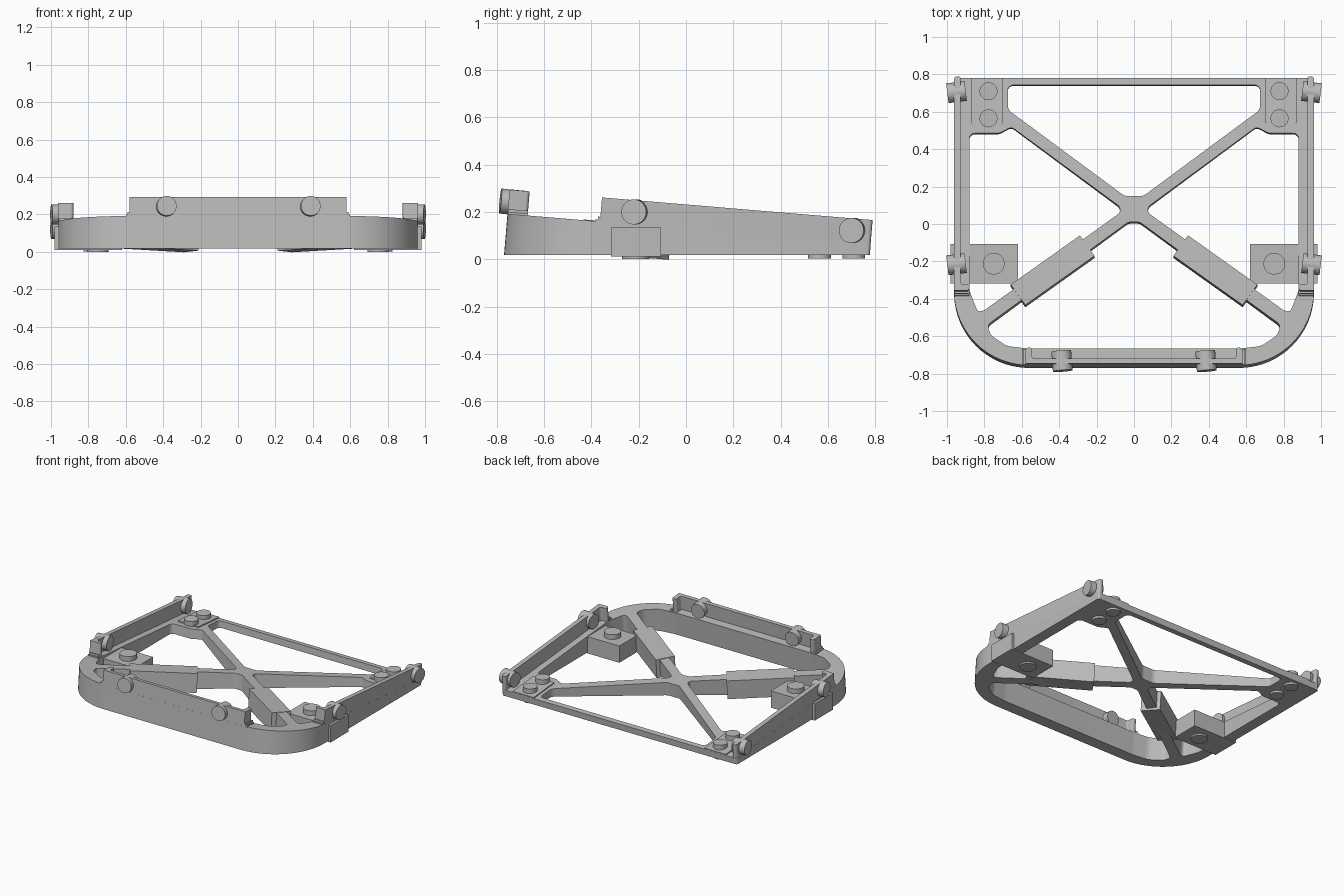
import bpy, bmesh, math
from mathutils import Vector, Matrix

if "Cube" in bpy.data.objects:
    bpy.data.objects.remove(bpy.data.objects["Cube"])

SLOPE = 0.083          # tilt of the top surfaces, and backward lean of the walls
BASE = 0.018           # underside of the frame

grey = bpy.data.materials.new("plain grey")
grey.diffuse_color = (0.5, 0.5, 0.5, 1)
grey.use_nodes = True
grey.node_tree.nodes["Principled BSDF"].inputs["Base Color"].default_value = grey.diffuse_color


def finish(name, mesh):
    obj = bpy.data.objects.new(name, mesh)
    bpy.context.collection.objects.link(obj)
    mesh.materials.clear()
    mesh.materials.append(grey)
    bpy.ops.object.select_all(action='DESELECT')
    obj.select_set(True)
    bpy.context.view_layer.objects.active = obj
    bpy.ops.object.shade_smooth_by_angle(angle=math.radians(30))
    return obj


def rounded(points, steps=8):
    """Polygon with every (x, y, radius) corner rounded."""
    out = []
    for i, (x, y, r) in enumerate(points):
        p = Vector((x, y))
        a = Vector(points[i - 1][:2]) - p
        b = Vector(points[(i + 1) % len(points)][:2]) - p
        if r == 0:
            out.append(p)
            continue
        half = a.angle(b) / 2
        cut = min(r / math.tan(half), a.length * 0.49, b.length * 0.49)
        if abs(half - math.pi / 2) < 0.02:
            out.append(p)
            continue
        rad = cut * math.tan(half)
        a.normalize()
        b.normalize()
        c = p + (a + b).normalized() * (rad / math.sin(half))
        s, e = p + a * cut - c, p + b * cut - c
        ang = s.angle_signed(e)
        for k in range(steps + 1):
            t = -ang * k / steps
            out.append(c + Matrix.Rotation(t, 2) @ s)
    return out


def prism(name, loops, low, top):
    """Fill loops (outline then holes) and extrude from low(y) to top(y), leaning back."""
    curve = bpy.data.curves.new(name, 'CURVE')
    curve.dimensions = '2D'
    curve.fill_mode = 'BOTH'
    curve.extrude = 0.5
    for loop in loops:
        sp = curve.splines.new('POLY')
        sp.points.add(len(loop) - 1)
        for q, p in zip(sp.points, loop):
            q.co = (p[0], p[1], 0, 1)
        sp.use_cyclic_u = True
    tmp = bpy.data.objects.new("temp", curve)
    bpy.context.collection.objects.link(tmp)
    bpy.context.view_layer.update()
    mesh = bpy.data.meshes.new_from_object(tmp.evaluated_get(bpy.context.evaluated_depsgraph_get()))
    bpy.data.objects.remove(tmp)
    bm = bmesh.new()
    bm.from_mesh(mesh)
    bmesh.ops.remove_doubles(bm, verts=bm.verts, dist=1e-4)
    for v in bm.verts:
        y = v.co.y
        v.co.z = top(y) if v.co.z > 0 else low(y)
        v.co.y = y + SLOPE * v.co.z
    bmesh.ops.recalc_face_normals(bm, faces=bm.faces)
    bm.to_mesh(mesh)
    bm.free()
    return finish(name, mesh)


def box(name, centre, size, yaw=0, pitch=0):
    bm = bmesh.new()
    m = (Matrix.Translation(centre) @ Matrix.Rotation(pitch, 4, 'X')
         @ Matrix.Rotation(yaw, 4, 'Z') @ Matrix.Diagonal((*size, 1)))
    bmesh.ops.create_cube(bm, size=1, matrix=m)
    mesh = bpy.data.meshes.new(name)
    bm.to_mesh(mesh)
    bm.free()
    return finish(name, mesh)


def peg(name, start, end, r):
    s, e = Vector(start), Vector(end)
    bm = bmesh.new()
    m = Matrix.Translation((s + e) / 2) @ (e - s).to_track_quat('Z', 'Y').to_matrix().to_4x4()
    bmesh.ops.create_cone(bm, cap_ends=True, segments=40, radius1=r, radius2=r,
                          depth=(e - s).length, matrix=m)
    mesh = bpy.data.meshes.new(name)
    bm.to_mesh(mesh)
    bm.free()
    return finish(name, mesh)


def mirror(points):
    """Complete a half outline across x = 0."""
    return points + [(-x, y, r) for x, y, r in reversed(points)]


floor = lambda y: BASE
rim = lambda y: 0.128 - SLOPE * y
lip = lambda y: 0.23 - SLOPE * y
sunk = lambda y: rim(y) - 0.01

# Frame with crossed arms: one outline and four openings
outer = mirror([(0.962, 0.776, 0.015), (0.962, -0.771, 0.4)])
back_hole = mirror([(0.675, 0.737, 0.03), (0.675, 0.605, 0.05), (0.05, 0.14, 0.05)])
front_hole = mirror([(0.03, 0.0, 0.04), (0.785, -0.555, 0.03), (0.765, -0.61, 0.05),
                     (0.68, -0.668, 0.1), (0.56, -0.682, 0.1)])
side_hole = [(0.88, 0.478, 0.03), (0.72, 0.478, 0.04), (0.655, 0.512, 0.03), (0.075, 0.082, 0.04),
             (0.075, 0.05, 0.04), (0.80, -0.475, 0.04), (0.835, -0.485, 0.03), (0.88, -0.37, 0.1)]
holes = [back_hole, front_hole, side_hole, [(-x, y, r) for x, y, r in reversed(side_hole)]]
prism("frame", [rounded(outer, 20)] + [rounded(h) for h in holes], floor, rim)

# Raised front wall with short returns at both ends
front_wall = mirror([(0.58, -0.7705, 0), (0.58, -0.685, 0.015), (0.545, -0.685, 0.01),
                     (0.545, -0.742, 0.01)])
prism("front_wall", [rounded(front_wall, 5)], sunk, lip)

for side, s in (("left", -1), ("right", 1)):
    # Raised side wall with a return at the front
    wall = [(0.9615, 0.7755, 0.015), (0.9615, -0.377, 0), (0.88, -0.377, 0.02), (0.88, -0.345, 0.01),
            (0.928, -0.345, 0.015), (0.928, 0.7755, 0.01)]
    prism(side + "_wall", [rounded([(s * x, y, r) for x, y, r in wall], 5)], sunk, lip)

    # Coved feet of the raised walls
    for i, (w, h) in enumerate(((0.02, 0.008), (0.01, 0.02))):
        prism(side + "_front_foot", [[(s * 0.575, -0.77), (s * (0.58 + w), -0.77),
              (s * (0.58 + w), -0.685), (s * 0.575, -0.685)]], sunk, lambda y: rim(y) + h)
        prism(side + "_wall_foot", [[(s * 0.96, -0.37), (s * 0.96, -0.377 - w),
              (s * 0.88, -0.377 - w), (s * 0.88, -0.37)]], sunk, lambda y: rim(y) + h)

    # Pegs through the side and front walls
    for y, z in ((0.705, 0.122), (-0.215, 0.2)):
        peg(side + "_wall_peg", (s * 0.90, y + 0.006, z), (s * 0.998, y - 0.006, z), 0.053)
    peg(side + "_front_peg", (s * 0.385 - 0.004, -0.68, 0.236),
        (s * 0.385 + 0.004, -0.785, 0.246), 0.053)

    # Rear corner pad with two pegs going right through
    pad = [(0.70, 0.53, 0.01), (0.872, 0.53, 0.01), (0.872, 0.775, 0), (0.70, 0.775, 0)]
    prism(side + "_pad", [rounded([(s * x, y, r) for x, y, r in pad], 4)], sunk,
          lambda y: rim(y) + 0.008)
    for y in (0.71, 0.565):
        peg(side + "_pad_peg", (s * 0.778, y, 0.003), (s * 0.778, y, rim(y) + 0.04), 0.048)

    # Side block with a round button
    box(side + "_block", (s * 0.80, -0.212, 0.073), (0.36, 0.212, 0.124))
    peg(side + "_block_button", (s * 0.75, -0.212, 0.1), (s * 0.75, -0.212, 0.17), 0.058)

    # Sleeve around the front arm
    box(side + "_arm_sleeve", (s * 0.435, -0.253, 0.083), (0.455, 0.135, 0.14),
        yaw=-s * math.radians(35.5), pitch=-SLOPE)

# Underside foot that reaches the ground
for s in (-1, 1):
    peg("ground_foot", (s * 0.75, -0.212, 0.0), (s * 0.75, -0.212, 0.02), 0.058)
